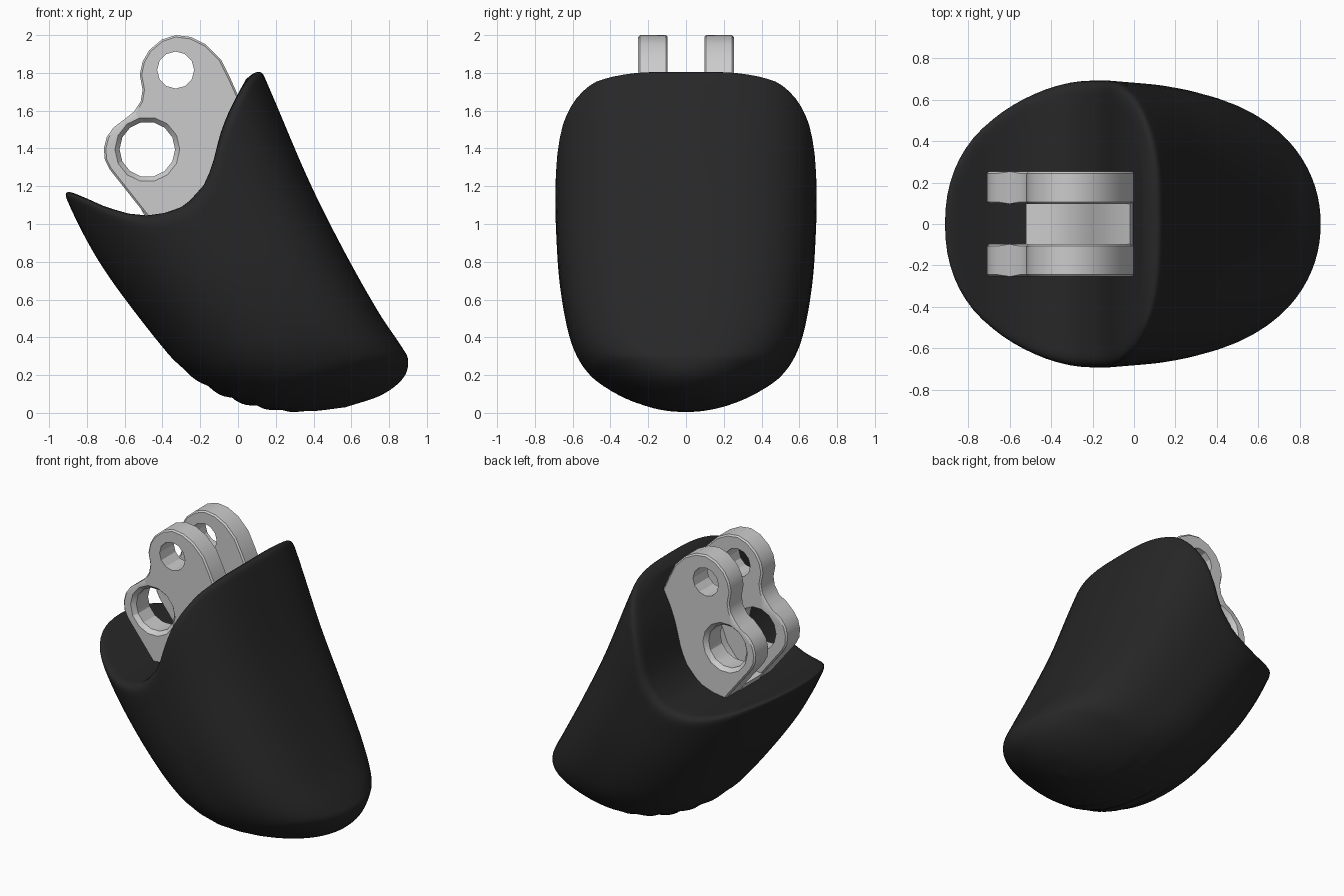
import bpy, bmesh, math
from mathutils import Vector

if "Cube" in bpy.data.objects:
    bpy.data.objects.remove(bpy.data.objects["Cube"])


def shade(ob, angle):
    bpy.ops.object.select_all(action='DESELECT')
    ob.select_set(True)
    bpy.context.view_layer.objects.active = ob
    bpy.ops.object.shade_smooth_by_angle(angle=math.radians(angle))


def finish(name, bm, angle):
    bmesh.ops.recalc_face_normals(bm, faces=bm.faces)
    me = bpy.data.meshes.new(name)
    bm.to_mesh(me)
    bm.free()
    ob = bpy.data.objects.new(name, me)
    bpy.context.collection.objects.link(ob)
    shade(ob, angle)
    return ob


def spline(pts, t):
    """Catmull-Rom through a list of tuples, one unit of t per point."""
    i = min(int(t), len(pts) - 2)
    f = t - i
    b, c = Vector(pts[i]), Vector(pts[i + 1])
    a = Vector(pts[i - 1]) if i > 0 else 2 * b - c
    d = Vector(pts[i + 2]) if i + 2 < len(pts) else 2 * c - b
    return 0.5 * (2 * b + (c - a) * f + (2 * a - 5 * b + 4 * c - d) * f * f
                  + (3 * b - a - 3 * c + d) * f ** 3)


# Tip shell: tilted cross-sections (left x,z / right x,z)
EDGES = [(-.985, 1.36, .07, 1.94), (-.893, 1.1, .187, 1.67), (-.735, .8, .375, 1.23),
         (-.52, .5, .56, .86), (-.31, .25, .74, .54), (-.13, .12, .86, .36),
         (.05, .045, .9, .28), (.24, .01, .875, .185), (.4, .01, .76, .095),
         (.57, .03, .57, .03)]
LEFT, RIGHT = [e[:2] for e in EDGES], [e[2:] for e in EDGES]
# half width and squareness of the right side for each section
SHAPE = [(.69, 3.0), (.7, 3.0), (.69, 2.9), (.668, 2.85), (.612, 2.8), (.53, 2.55),
         (.42, 2.3), (.28, 2.1), (.145, 2), (0, 2)]
# Saddle-shaped cut across the top (x, z)
RIM = [(-1.1, 1.24), (-.92, 1.185), (-.8, 1.135), (-.7, 1.09), (-.58, 1.055), (-.48, 1.045),
       (-.38, 1.06), (-.3, 1.09), (-.22, 1.15), (-.17, 1.22), (-.13, 1.33), (-.1, 1.46),
       (-.06, 1.57), (0, 1.69), (.05, 1.78), (.15, 1.86)]


def rim(x):
    for (x0, z0), (x1, z1) in zip(RIM, RIM[1:]):
        if x <= x1:
            return z0 + (z1 - z0) * (x - x0) / (x1 - x0)
    return RIM[-1][1]


def surf(a, t):
    (lx, lz), (rx, rz), (w, sq) = spline(LEFT, t), spline(RIGHT, t), spline(SHAPE, t)
    c, s = math.cos(a), math.sin(a)
    n = sq if c > 0 else 2.15
    u = math.copysign(abs(c) ** (2 / n), c)
    v = math.copysign(abs(s) ** (2 / n), s)
    p = Vector(((lx + rx) / 2 + u * (rx - lx) / 2, v * w, (lz + rz) / 2 + u * (rz - lz) / 2))
    # shallow grip ridges on the underside pad
    mask = max(0, -c - .25) * max(0, 1 - abs(t - 5.8) / 2.4)
    return p + Vector((-.6, 0, -.8)) * .011 * mask * (math.sin(48 * p.x + 14 * p.y) - .2)


N, ROWS, FIL, ACROSS = 72, 60, 8, 12
bm = bmesh.new()
cols = []
for i in range(N):
    a = 2 * math.pi * i / N
    lo, hi = 0.0, 4.0
    for _ in range(22):
        m = (lo + hi) / 2
        p = surf(a, m)
        lo, hi = (m, hi) if p.z > rim(p.x) else (lo, m)
    top = surf(a, lo)
    t0 = lo + .22
    out = surf(a, t0)
    inn = top + Vector((-.38 - top.x, -top.y, 0)).normalized() * .075
    inn.z = rim(inn.x)
    c1, c2 = inn.lerp(top, .74), out.lerp(top, .74)
    # rounded rim, then down the outside
    col = []
    for k in range(FIL):
        f, g = k / FIL, 1 - k / FIL
        col.append(inn * g ** 3 + c1 * 3 * f * g * g + c2 * 3 * f * f * g + out * f ** 3)
    col += [surf(a, t0 + (8.93 - t0) * k / ROWS) for k in range(ROWS + 1)]
    cols.append([bm.verts.new(p) for p in col])
for i in range(N):
    c, d = cols[i], cols[(i + 1) % N]
    for k in range(len(c) - 1):
        bm.faces.new((c[k], d[k], d[k + 1], c[k + 1]))
tip = bm.verts.new((.57, 0, .03))
for i in range(N):
    bm.faces.new((cols[i][-1], cols[(i + 1) % N][-1], tip))
# saddle surface spanned between mirrored rim points
lines = []
for i in range(1, N // 2):
    v0, v1 = cols[i][0], cols[N - i][0]
    mid = [bm.verts.new(v0.co.lerp(v1.co, k / ACROSS)) for k in range(1, ACROSS)]
    lines.append([v0] + mid + [v1])
for c, d in zip(lines, lines[1:]):
    for k in range(ACROSS):
        bm.faces.new((c[k], c[k + 1], d[k + 1], d[k]))
for end, v in ((lines[0], cols[0][0]), (lines[-1], cols[N // 2][0])):
    for k in range(ACROSS):
        bm.faces.new((end[k], end[k + 1], v))
shell = finish("tip_shell", bm, 60)
mat = bpy.data.materials.new("black_rubber")
mat.diffuse_color = (.02, .02, .02, 1)
mat.use_nodes = True
mat.node_tree.nodes["Principled BSDF"].inputs["Base Color"].default_value = mat.diffuse_color
shell.data.materials.append(mat)


def prism(outline, y0, y1, chamfer=0):
    bm = bmesh.new()
    f = bm.faces.new([bm.verts.new((x, y0, z)) for x, z in outline])
    r = bmesh.ops.extrude_face_region(bm, geom=[f])
    for v in r['geom']:
        if isinstance(v, bmesh.types.BMVert):
            v.co.y = y1
    if chamfer:
        edges = [e for e in bm.edges if abs(e.verts[0].co.y - e.verts[1].co.y) < 1e-5]
        bmesh.ops.bevel(bm, geom=edges, offset=chamfer, segments=1, affect='EDGES')
    return bm


def cone(x, z, y0, y1, r0, r1, sides):
    """Tapered pin along y, used only for cutting holes."""
    ang = [2 * math.pi * k / sides for k in range(sides)]
    bm = bmesh.new()
    a, b = [[bm.verts.new((x + r * math.cos(t), y, z + r * math.sin(t))) for t in ang]
            for y, r in ((y0, r0), (y1, r1))]
    bm.faces.new(a)
    bm.faces.new(b)
    for k in range(sides):
        j = (k + 1) % sides
        bm.faces.new((a[k], a[j], b[j], b[k]))
    return finish("hole_cutter", bm, 30)


# Hinge lugs: one outline, two pierced plates
LUG = [(-.49, 1.05), (-.68, 1.29), (-.705, 1.34), (-.71, 1.4), (-.695, 1.46), (-.66, 1.51),
       (-.6, 1.555), (-.55, 1.595), (-.515, 1.65), (-.505, 1.71), (-.52, 1.79), (-.505, 1.86),
       (-.47, 1.92), (-.405, 1.975), (-.33, 2.0), (-.25, 1.99), (-.17, 1.95), (-.09, 1.87),
       (-.04, 1.77), (.005, 1.67), (.06, 1.4), (.02, .9), (-.4, .92)]
for side, name in ((-1, "front_lug"), (1, "back_lug")):
    lug = finish(name, prism(LUG, side * .097, side * .254, .01), 30)
    cutters = [cone(-.48, 1.395, side * .05, side * .3, .147, .147, 14),
               cone(-.48, 1.395, side * .218, side * .268, .14, .184, 14),
               cone(-.33, 1.815, side * .05, side * .3, .098, .098, 12)]
    for c in cutters:
        c.hide_render = True
        m = lug.modifiers.new("hole", 'BOOLEAN')
        m.operation, m.solver, m.object = 'DIFFERENCE', 'EXACT', c
        bpy.context.view_layer.objects.active = lug
        bpy.ops.object.modifier_apply(modifier=m.name)
        bpy.data.objects.remove(c)
    shade(lug, 28)

# Web joining the lugs just above the saddle
WEB = [(-.47, 1.0), (-.52, 1.09), (-.42, 1.105), (-.32, 1.15), (-.25, 1.24), (-.2, 1.37),
       (-.15, 1.52), (-.08, 1.64), (-.02, 1.71), (0, 1.67), (.06, 1.4), (.02, .9), (-.4, .92)]
finish("lug_web", prism(WEB, -.105, .105), 40)
